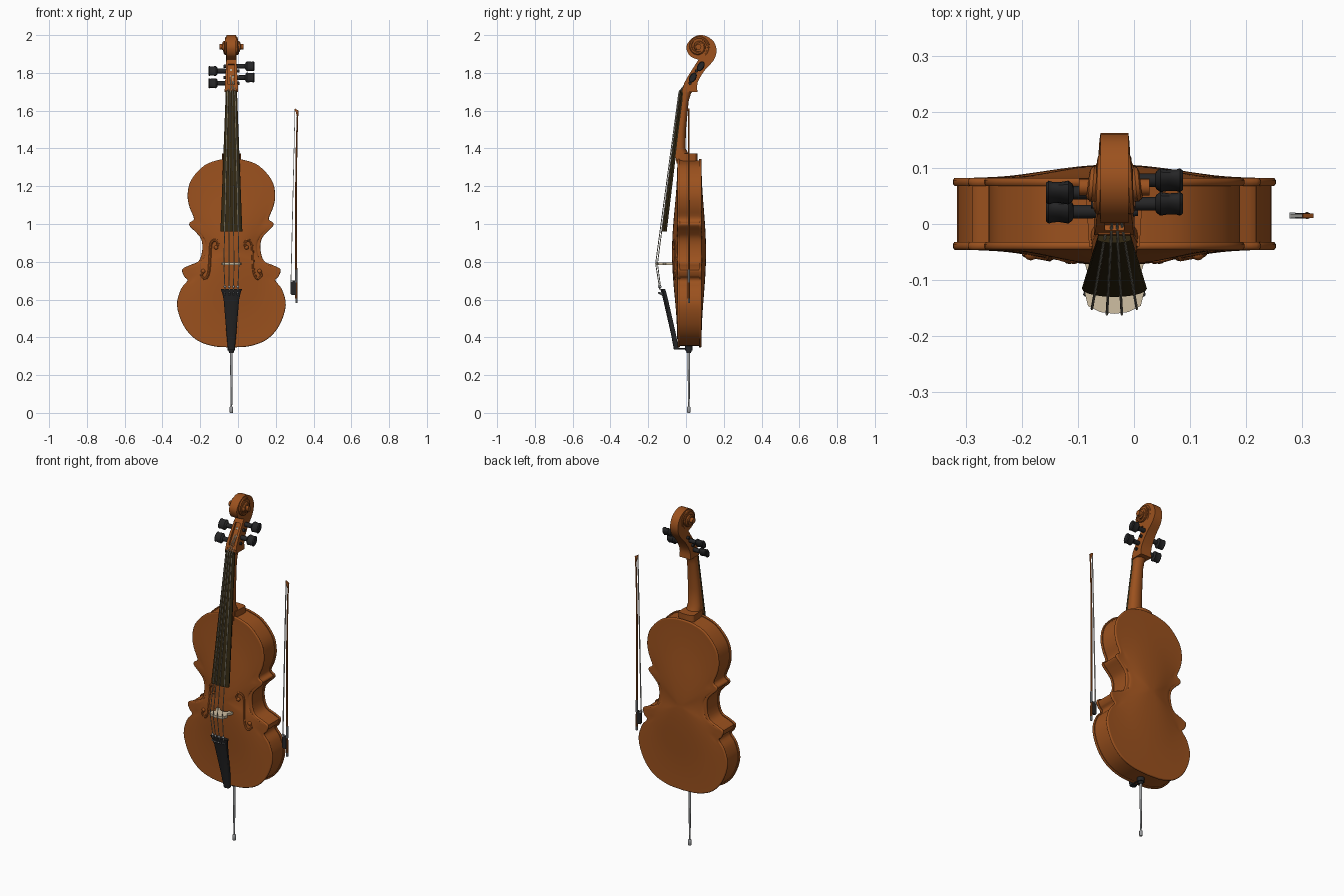
import bpy, bmesh, math
from mathutils import Vector

if "Cube" in bpy.data.objects:
    bpy.data.objects.remove(bpy.data.objects["Cube"])

CX = -0.035  # centre line of the instrument


def material(name, rgb):
    m = bpy.data.materials.new(name)
    m.diffuse_color = (*rgb, 1)
    m.use_nodes = True
    m.node_tree.nodes["Principled BSDF"].inputs["Base Color"].default_value = m.diffuse_color
    return m


VARNISH = material("varnished_wood", (0.33, 0.083, 0.013))
EBONY = material("ebony", (0.032, 0.021, 0.006))
BLACK = material("black", (0.019, 0.019, 0.02))
CREAM = material("cream_maple", (0.62, 0.52, 0.36))
STRING = material("string_metal", (0.45, 0.41, 0.32))
STEEL = material("steel", (0.33, 0.34, 0.35))
HAIR = material("bow_hair", (0.75, 0.73, 0.68))


def smooth(ob, angle=40):
    bpy.ops.object.select_all(action='DESELECT')
    ob.select_set(True)
    bpy.context.view_layer.objects.active = ob
    bpy.ops.object.shade_smooth_by_angle(angle=math.radians(angle))


def loft(name, rings, mat, angle=40):
    """Skin a list of equal-length closed rings and cap both ends."""
    n = len(rings[0])
    verts = [v for r in rings for v in r]
    faces = [(k * n + i, k * n + (i + 1) % n, (k + 1) * n + (i + 1) % n, (k + 1) * n + i)
             for k in range(len(rings) - 1) for i in range(n)]
    faces += [tuple(range(n))[::-1], tuple(range(len(verts) - n, len(verts)))]
    me = bpy.data.meshes.new(name)
    me.from_pydata([tuple(v) for v in verts], [], faces)
    bm = bmesh.new()
    bm.from_mesh(me)
    bmesh.ops.recalc_face_normals(bm, faces=bm.faces)
    bm.to_mesh(me)
    bm.free()
    ob = bpy.data.objects.new(name, me)
    bpy.context.collection.objects.link(ob)
    me.materials.append(mat)
    smooth(ob, angle)
    return ob


def spline(pts, steps=4):
    """Catmull-Rom points through an open path."""
    p = [Vector(q) for q in pts]
    p = [2 * p[0] - p[1]] + p + [2 * p[-1] - p[-2]]
    out = []
    for a, b, c, d in zip(p, p[1:], p[2:], p[3:]):
        for i in range(steps):
            t = i / steps
            out.append(0.5 * (2 * b + (c - a) * t + (2 * a - 5 * b + 4 * c - d) * t * t
                              + (3 * b - a - 3 * c + d) * t ** 3))
    return out + [p[-2]]


def tube(name, pts, r, mat, sides=8):
    """Sweep a circle along a path; r may be one radius or one per point."""
    pts = [Vector(p) for p in pts]
    rs = r if isinstance(r, list) else [r] * len(pts)
    rings, up = [], None
    for i, p in enumerate(pts):
        t = (pts[min(i + 1, len(pts) - 1)] - pts[max(i - 1, 0)]).normalized()
        up = up or t.orthogonal().normalized()
        up = (up - t * up.dot(t)).normalized()
        side = t.cross(up)
        rings.append([p + rs[i] * (up * math.cos(a) + side * math.sin(a))
                      for a in (2 * math.pi * k / sides for k in range(sides))])
    return loft(name, rings, mat)


def ball(name, loc, r, mat):
    bpy.ops.mesh.primitive_uv_sphere_add(segments=12, ring_count=8, radius=r, location=loc)
    ob = bpy.context.object
    ob.name = name
    ob.data.materials.append(mat)
    smooth(ob)


def d_section(z, half, front, edge, back, n=10):
    """Cross-section curved on one face: front is the curve crown, edge its ends."""
    arc = [(CX + half * math.cos(math.pi * i / n), edge + (front - edge) * math.sin(math.pi * i / n), z)
           for i in range(n + 1)]
    return arc + [(CX - half * .9, back, z), (CX + half * .9, back, z)]


# Body outline, its outward normals, and a smoothed copy that guides the arching
half = spline([(0, .346), (.10, .354), (.19, .39), (.255, .465), (.288, .57), (.267, .655), (.233, .70),
               (.25, .722), (.26, .76), (.22, .782), (.172, .805), (.154, .865), (.16, .92), (.187, .955),
               (.22, .988), (.22, 1.008), (.198, 1.028), (.222, 1.09), (.232, 1.157), (.212, 1.235),
               (.143, 1.31), (.063, 1.34), (0, 1.345)])
outline = [Vector(p) for p in half] + [Vector((-p.x, p.y)) for p in half[-2:0:-1]]
N = len(outline)
normals = []
for i in range(N):
    t = (outline[(i + 1) % N] - outline[i - 1]).normalized()
    normals.append(Vector((t.y, -t.x)))
soft = outline
for _ in range(90):
    soft = [(soft[i - 1] + soft[i] * 2 + soft[(i + 1) % N]) / 4 for i in range(N)]
MID = .85


def inset(d, y):
    return [(CX + p.x - n.x * d, y, p.y - n.y * d) for p, n in zip(outline, normals)]


def arch_ring(s, y):
    b = min(1, (1 - s) / .35)
    b = b * b * (3 - 2 * b)
    pts = [p - n * .011 for p, n in zip(outline, normals)]
    pts = [p.lerp(q * 1.0, b) for p, q in zip(pts, soft)]
    return [(CX + p.x * s, y, MID + (p.y - MID) * s) for p in pts]


def plate(name, base, sign, rise):
    rings = [inset(.011, base - sign * .013), inset(.003, base - sign * .014), inset(0, base - sign * .01),
             inset(0, base - sign * .004), inset(.003, base), inset(.007, base)]
    for i in range(16):
        s = 1 - i / 16.3
        rings.append(arch_ring(s, base + sign * rise * (.5 + .5 * math.cos(math.pi * s))))
    ob = loft(name, rings, VARNISH, 60)
    # relax the arch so no ridges run in from the corners
    ys = [v.co.y for v in ob.data.vertices]
    for _ in range(40):
        for k in range(7, 22):
            row = ys[k * N:(k + 1) * N]
            for i in range(N):
                nxt = ys[(k + 1) * N + i] if k < 21 else row[i]
                ys[k * N + i] = .8 * row[i] + .1 * (row[i - 1] + row[(i + 1) % N])
    for v, y in zip(ob.data.vertices, ys):
        v.co.y = y
    return ob


front_plate = plate("front_plate", -.046, -1, .028)
back_plate = plate("back_plate", .082, 1, .024)
loft("ribs", [inset(.008, -.036), inset(.008, .072)], VARNISH)

# Sound holes, laid on the arched front
bpy.context.view_layer.update()


def on_front(x, z):
    hit, loc, _, _ = front_plate.ray_cast((CX + x, -1, z), (0, 1, 0))
    return (CX + x, (loc.y if hit else -.06) + .003, z)


f_path = spline([(.080, .876), (.070, .895), (.084, .915), (.107, .896), (.113, .82), (.119, .745),
                 (.137, .711), (.158, .725), (.149, .750)])
for side in (-1, 1):
    tube("sound_hole", [on_front(side * p.x, p.y) for p in f_path], .008, VARNISH)
    for p in (f_path[0], f_path[-1]):
        ball("sound_hole_end", on_front(side * p.x, p.y), .012, VARNISH)

# Neck, heel and fingerboard
loft("neck", [d_section(z, w, b, (f + b) / 2, f) for z, w, f, b in
              [(1.32, .045, -.05, .04), (1.36, .043, -.056, .02), (1.40, .04, -.06, -.003),
               (1.50, .036, -.05, .0), (1.65, .03, -.03, .014), (1.69, .03, -.024, .026),
               (1.72, .032, -.018, .05)]], VARNISH)
loft("heel_block", [d_section(z, .05, .062, .045, -.04) for z in (1.30, 1.372)], VARNISH)
loft("fingerboard", [d_section(.96, .058, -.13, -.115, -.102), d_section(1.695, .030, -.032, -.023, -.014)], EBONY)
loft("nut", [d_section(1.695, .030, -.034, -.028, -.014), d_section(1.707, .030, -.034, -.028, -.012)], EBONY)

# Pegbox and scroll, one side profile tapering toward the top
back_edge = spline([(.06, 1.70), (.062, 1.75), (.10, 1.815), (.145, 1.865), (.162, 1.915), (.147, 1.965),
                    (.11, 1.993), (.07, 2.0), (.03, 1.982), (.002, 1.94), (.016, 1.895), (.046, 1.876)], 3)
side_profile = back_edge + [Vector(p) for p in ((.066, 1.87), (.05, 1.845), (.015, 1.79), (-.01, 1.745), (-.02, 1.70))]


def head_ring(k):
    return [(CX + k * (.036 - .011 * min(1, (p.y - 1.7) / .2)), p.x, p.y) for p in side_profile]


head = loft("pegbox_and_scroll", [head_ring(-1), head_ring(1)], VARNISH, 30)
bpy.ops.mesh.primitive_cube_add(size=1, location=(CX, .014, 1.795), rotation=(-.52, 0, 0))
cutter = bpy.context.object
cutter.scale = (.034, .035, .125)
cutter.hide_render = True
bo = head.modifiers.new("slot", 'BOOLEAN')
bo.object, bo.operation, bo.solver = cutter, 'DIFFERENCE', 'EXACT'
bpy.context.view_layer.objects.active = head
bpy.ops.object.modifier_apply(modifier="slot")
bpy.data.objects.remove(cutter)

# Scroll volutes: a spiral ridge rising outward to an eye
SY, SZ = .066, 1.938
for side in (-1, 1):
    path = []
    for i in range(41):
        t = i / 40
        a, r = 3.6 * math.pi * t - .9, .056 * (1 - t) + .012 * t
        path.append((CX + side * (.019 + .025 * t), SY + r * math.cos(a), SZ + r * math.sin(a)))
    tube("scroll_spiral", path, .009, VARNISH)
    for name, r, x in (("scroll_step", .042, .033), ("scroll_inner_step", .026, .045), ("scroll_eye", .015, .063)):
        loft(name, [[(CX + side * d, SY + r * math.cos(a), SZ + r * math.sin(a))
                     for a in (math.pi * k / 8 for k in range(16))] for d in (0, x)], VARNISH, 30)

# Tuning pegs: flattened lathe shapes lying along the pegbox
pegs = [(1, .078, 1.835), (-1, .056, 1.81), (1, .036, 1.775), (-1, .022, 1.745)]
u, v = Vector((0, .5, .866)), Vector((0, .866, -.5))
for side, y, z in pegs:
    prof = [(-.042, .008, .008), (.045, .013, .012), (.073, .013, .012), (.075, .021, .014), (.082, .029, .018),
            (.097, .027, .015), (.110, .026, .016), (.117, .029, .018), (.122, .025, .014)]
    loft("tuning_peg", [[Vector((CX + side * x, y, z)) + u * a * math.cos(t) + v * b * math.sin(t)
                         for t in (math.pi * k / 8 for k in range(16))] for x, a, b in prof], BLACK, 35)

# Bridge
bh = [(0, -.160), (.025, -.157), (.047, -.146), (.053, -.122), (.036, -.106), (.048, -.086), (.054, -.066),
      (.03, -.066), (.022, -.085), (0, -.093)]
bp = bh + [(-x, y) for x, y in bh[-2:0:-1]]
loft("bridge", [[(CX + x, y, z) for x, y in bp] for z in (.783, .797)], CREAM, 30)

# Tailpiece with gut and fine tuners
loft("tailpiece", [d_section(z, w, f, f + .01, f + .026) for z, w, f in
                   [(.335, .018, -.064), (.42, .026, -.080), (.60, .041, -.121), (.635, .049, -.130),
                    (.655, .056, -.136)]], BLACK)
for s in (-1, 1):
    tube("tail_gut", [(CX + s * .01, -.05, .37), (CX + s * .01, -.045, .340), (CX + s * .008, .012, .338)], .004, BLACK)

# Strings: peg, nut, bridge, tailpiece
for i, (side, py, pz) in enumerate((pegs[3], pegs[1], pegs[0], pegs[2])):
    k = (i - 1.5) / 1.5
    bend = .011 * k * k
    tube("string", [(CX + k * .008, py - .006, pz), (CX + k * .019, -.038 + bend * .4, 1.70),
                    (CX + k * .040, -.162 + bend, .79), (CX + k * .034, -.139 + bend * .6, .65)], .0024, STRING, 6)
    x, y = CX + k * .034, -.139 + bend * .6
    tube("fine_tuner", [(x, y + .01, .625), (x, y - .010, .638)], .004, STEEL)
    ball("string_ball", (x, y - .004, .668), .007, STEEL)
    tube("string_winding", [(CX + k * .008 - .005, py, pz), (CX + k * .008 + .005, py, pz)], .0135, STRING)

# Endpin
EY = .015
tube("endpin_collar", [(CX, EY, z) for z in (.318, .33, .331, .36)], [.012, .015, .020, .020], BLACK, 16)
tube("endpin_rod", [(CX, EY, .02), (CX, EY, .33)], [.0045, .0075], STEEL, 12)
tube("endpin_tip", [(CX, EY, z) for z in (0, .003, .03, .034)], [.007, .009, .009, .006], STEEL, 12)

# Bow
stick = spline([(.309, EY, .605), (.308, EY, .8), (.307, EY, 1.1), (.310, EY, 1.4), (.316, EY, 1.6)], 6)
tube("bow_stick", stick, [.006 - .0022 * i / 24 for i in range(25)], VARNISH)
tube("bow_screw", [(.309, EY, .582), (.309, EY, .607)], .0055, STEEL)
tube("bow_grip", [(.3088, EY, .69), (.308, EY, .76)], .0065, STEEL)


def slab(name, pts, h, mat):
    loft(name, [[(x, EY + d, z) for x, z in pts] for d in (-h, h)], mat, 30)


slab("bow_frog", [(.306, .625), (.306, .70), (.292, .70), (.288, .692), (.277, .695), (.277, .632), (.283, .625)], .005, BLACK)
slab("frog_ferrule", [(.288, .692), (.288, .704), (.277, .704), (.277, .692)], .0052, STEEL)
slab("bow_head", [(.311, 1.57), (.320, 1.60), (.314, 1.604), (.301, 1.612), (.299, 1.604), (.306, 1.592)], .004, VARNISH)
slab("bow_hair", [(.2785, .70), (.2825, .70), (.303, 1.604), (.300, 1.604)], .003, HAIR)
